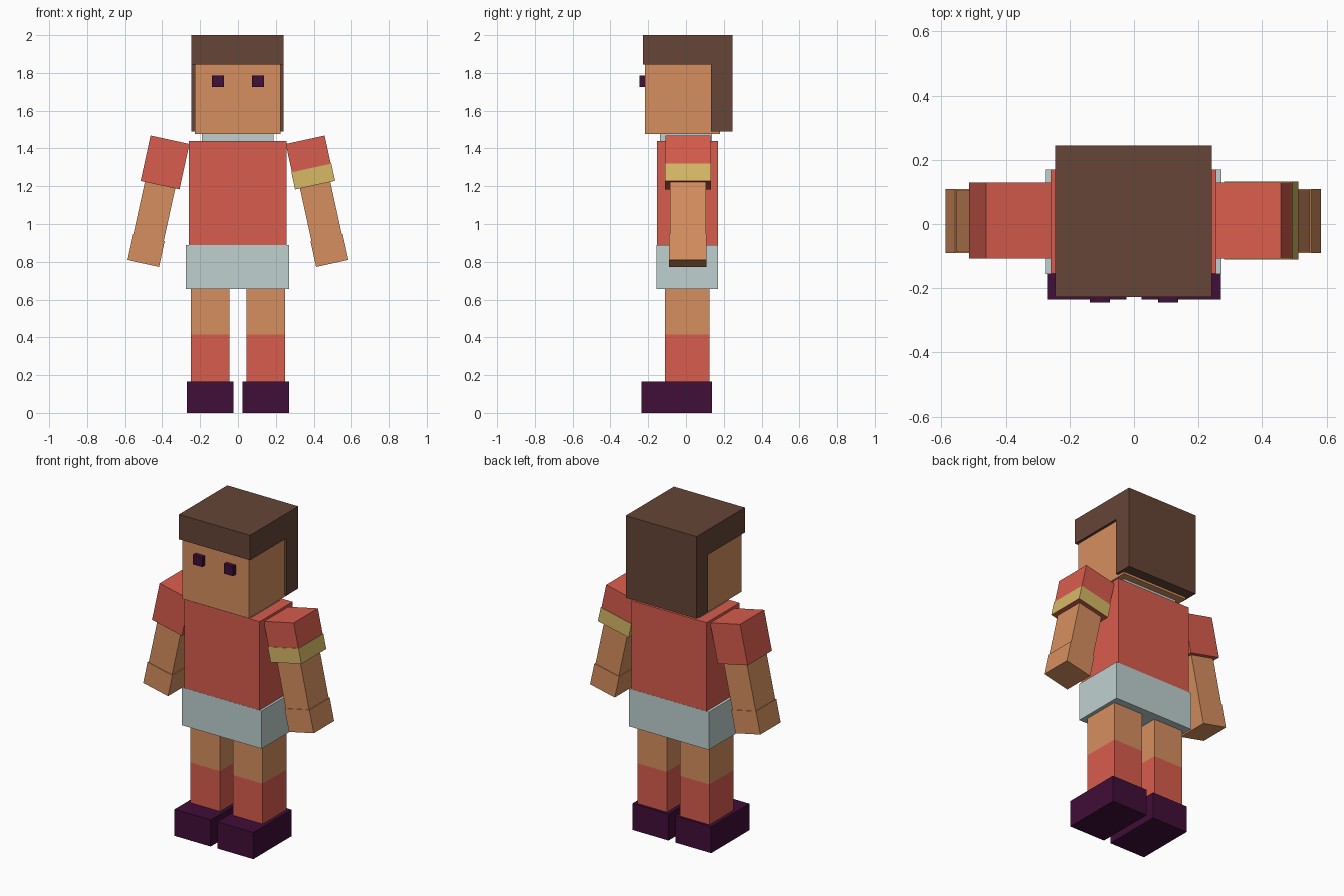
import bpy
import bmesh
from math import radians
from mathutils import Matrix, Vector

default_cube = bpy.data.objects.get("Cube")
if default_cube:
    bpy.data.objects.remove(default_cube, do_unlink=True)


def to_linear(channel):
    c = channel / 255
    return c / 12.92 if c <= 0.04045 else ((c + 0.055) / 1.055) ** 2.4


def make_material(name, *rgb):
    color = [to_linear(c) for c in rgb] + [1.0]
    material = bpy.data.materials.new(name)
    material.use_nodes = True
    material.diffuse_color = color
    material.node_tree.nodes["Principled BSDF"].inputs["Base Color"].default_value = color
    return material


red = make_material("red cloth", 216, 93, 77)
skin = make_material("skin", 213, 143, 95)
brown = make_material("brown hair", 102, 69, 55)
grey = make_material("pale grey cloth", 191, 209, 208)
purple = make_material("dark purple", 64, 14, 56)
yellow = make_material("yellow band", 215, 184, 102)


def box(name, material, x, y, z, frame=Matrix()):
    """Flat-sided box spanning three (low, high) ranges, placed in a frame."""
    low, high = (Vector(corner) for corner in zip(x, y, z))
    size = Matrix.Diagonal((high - low).to_4d())
    bm = bmesh.new()
    bmesh.ops.create_cube(bm, size=1, matrix=Matrix.Translation((low + high) / 2) @ size)
    mesh = bpy.data.meshes.new(name)
    bm.to_mesh(mesh)
    bm.free()
    mesh.materials.append(material)
    obj = bpy.data.objects.new(name, mesh)
    obj.matrix_world = frame
    bpy.context.scene.collection.objects.link(obj)
    return obj


def mirrored(side, inner, outer):
    return sorted((side * inner, side * outer))


# Head and hair
box("head", skin, (-0.228, 0.226), (-0.217, 0.18), (1.476, 1.9))
box("hair_top", brown, (-0.245, 0.242), (-0.227, 0.245), (1.845, 2))
box("hair_back", brown, (-0.245, 0.242), (0.132, 0.245), (1.49, 1.845))

# Body
box("neck", grey, (-0.19, 0.188), (-0.137, 0.137), (1.4, 1.48))
box("torso", red, (-0.259, 0.256), (-0.154, 0.169), (0.885, 1.44))
box("shorts", grey, (-0.276, 0.271), (-0.155, 0.17), (0.655, 0.89))

for label, side in (("left", 1), ("right", -1)):
    # Eye
    box(label + "_eye", purple, mirrored(side, 0.074, 0.137), (-0.245, -0.2), (1.725, 1.785))

    # Leg, sock and shoe
    leg_x, leg_y = mirrored(side, 0.045, 0.248), (-0.112, 0.124)
    box(label + "_leg", skin, leg_x, leg_y, (0.415, 0.66))
    box(label + "_sock", red, leg_x, leg_y, (0.16, 0.415))
    box(label + "_shoe", purple, mirrored(side, 0.023, 0.27), (-0.235, 0.138), (0, 0.165))

    # Arm, leaning out from the shoulder and hanging along its local z
    shoulder = Matrix.Translation((side * 0.357 - 0.002, 0, 1.446))
    arm = shoulder @ Matrix.Rotation(radians(-12.3 * side), 4, "Y")
    box(label + "_sleeve", red, (-0.105, 0.105), (-0.108, 0.129), (-0.246, 0), arm)
    box(label + "_forearm", skin, (-0.082, 0.082), (-0.086, 0.105), (-0.55, -0.2), arm)
    box(label + "_hand", skin, (-0.087, 0.087), (-0.09, 0.109), (-0.67, -0.53), arm)
    if side > 0:
        box("left_arm_band", yellow, (-0.108, 0.108), (-0.111, 0.132), (-0.245, -0.153), arm)
